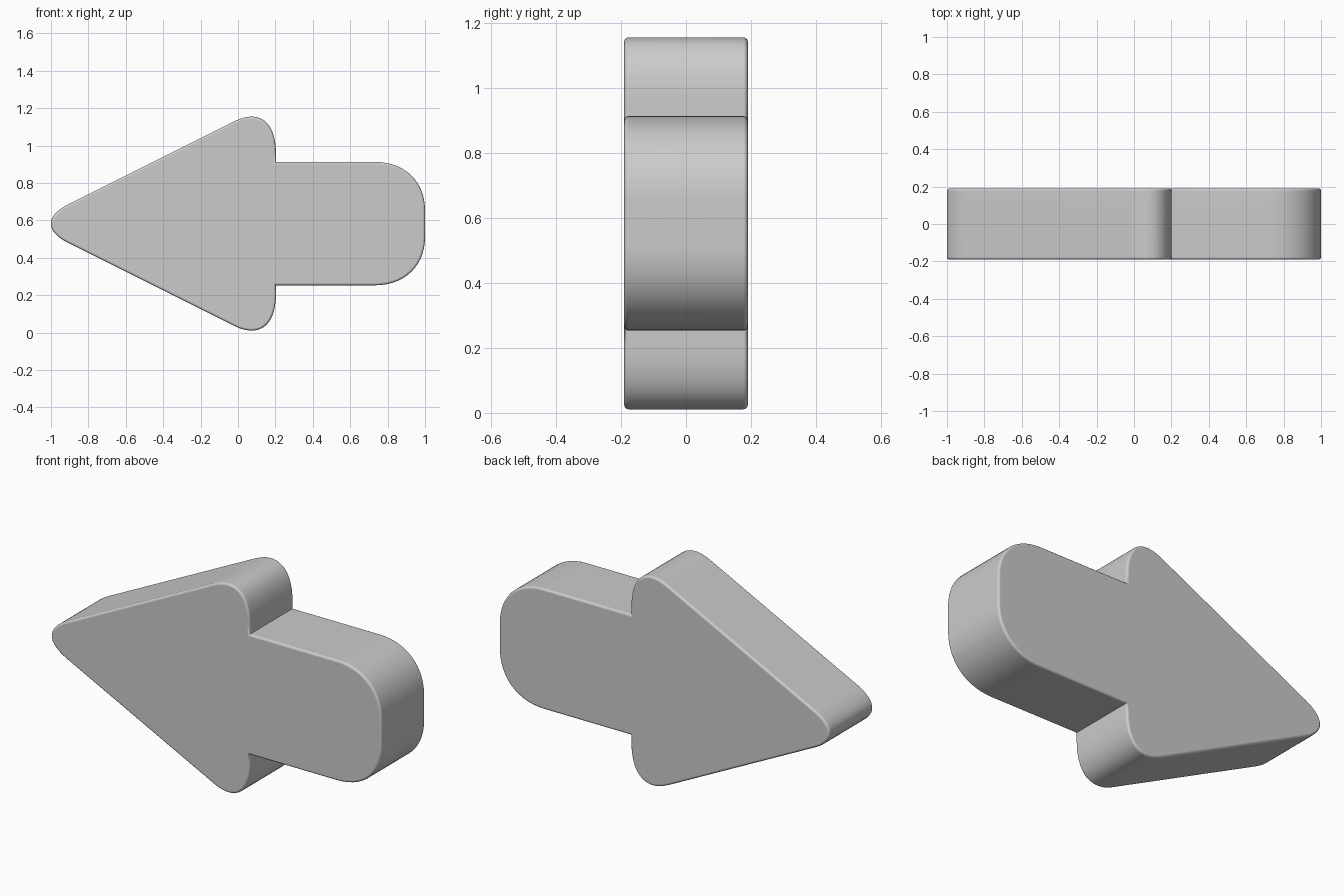
import bpy, bmesh, math
from mathutils import Vector

if "Cube" in bpy.data.objects:
    bpy.data.objects.remove(bpy.data.objects["Cube"])

MID, HALF_DEPTH, RIM = 0.583, 0.19, 0.013


def rounded(start, corner, end, handle=0.6, steps=14):
    """Round a corner with a cubic curve that stays tangent to both sides."""
    a, c, d = Vector(start), Vector(corner), Vector(end)
    h1, h2 = a.lerp(c, handle), d.lerp(c, handle)
    pts = []
    for i in range(steps + 1):
        t = i / steps
        u = 1 - t
        pts.append(a * u**3 + h1 * 3 * u * u * t + h2 * 3 * u * t * t + d * t**3)
    return pts


# Upper half of the outline, heights measured from the centre line
tip = rounded((-0.908, 0.103), (-1.114, 0.0), (-0.908, -0.103), steps=16)
upper = tip[:8][::-1]                                             # nose
upper += rounded((-0.02, 0.547), (0.203, 0.6585), (0.203, 0.375))  # barb
upper += [Vector((0.203, 0.33))]                                  # notch
upper += rounded((0.73, 0.33), (1.0, 0.33), (1.0, 0.07))          # tail end
nose = [Vector((-1.0, 0.0))]
lower = [Vector((p.x, -p.y)) for p in reversed(upper)]
outline = nose + upper + lower

# Extrude the outline front to back
bm = bmesh.new()
verts = [bm.verts.new((p.x, -HALF_DEPTH, MID + p.y)) for p in outline]
front = bm.faces.new(verts)
ext = bmesh.ops.extrude_face_region(bm, geom=[front], use_keep_orig=True)
moved = [g for g in ext["geom"] if isinstance(g, bmesh.types.BMVert)]
bmesh.ops.translate(bm, verts=moved, vec=(0, 2 * HALF_DEPTH, 0))
bmesh.ops.recalc_face_normals(bm, faces=bm.faces)

# Soften the front and back rims only
rims = [e for e in bm.edges if abs(e.verts[0].co.y - e.verts[1].co.y) < 1e-5]
bmesh.ops.bevel(bm, geom=rims, offset=RIM, segments=3, profile=0.5,
                affect='EDGES', clamp_overlap=False)

mesh = bpy.data.meshes.new("arrow")
bm.to_mesh(mesh)
bm.free()
arrow = bpy.data.objects.new("arrow", mesh)
bpy.context.collection.objects.link(arrow)

# Smooth sides with flat front and back
bpy.context.view_layer.objects.active = arrow
arrow.select_set(True)
bpy.ops.object.shade_smooth_by_angle(angle=math.radians(40))
weighted = arrow.modifiers.new("flat_caps", 'WEIGHTED_NORMAL')
weighted.keep_sharp = True
